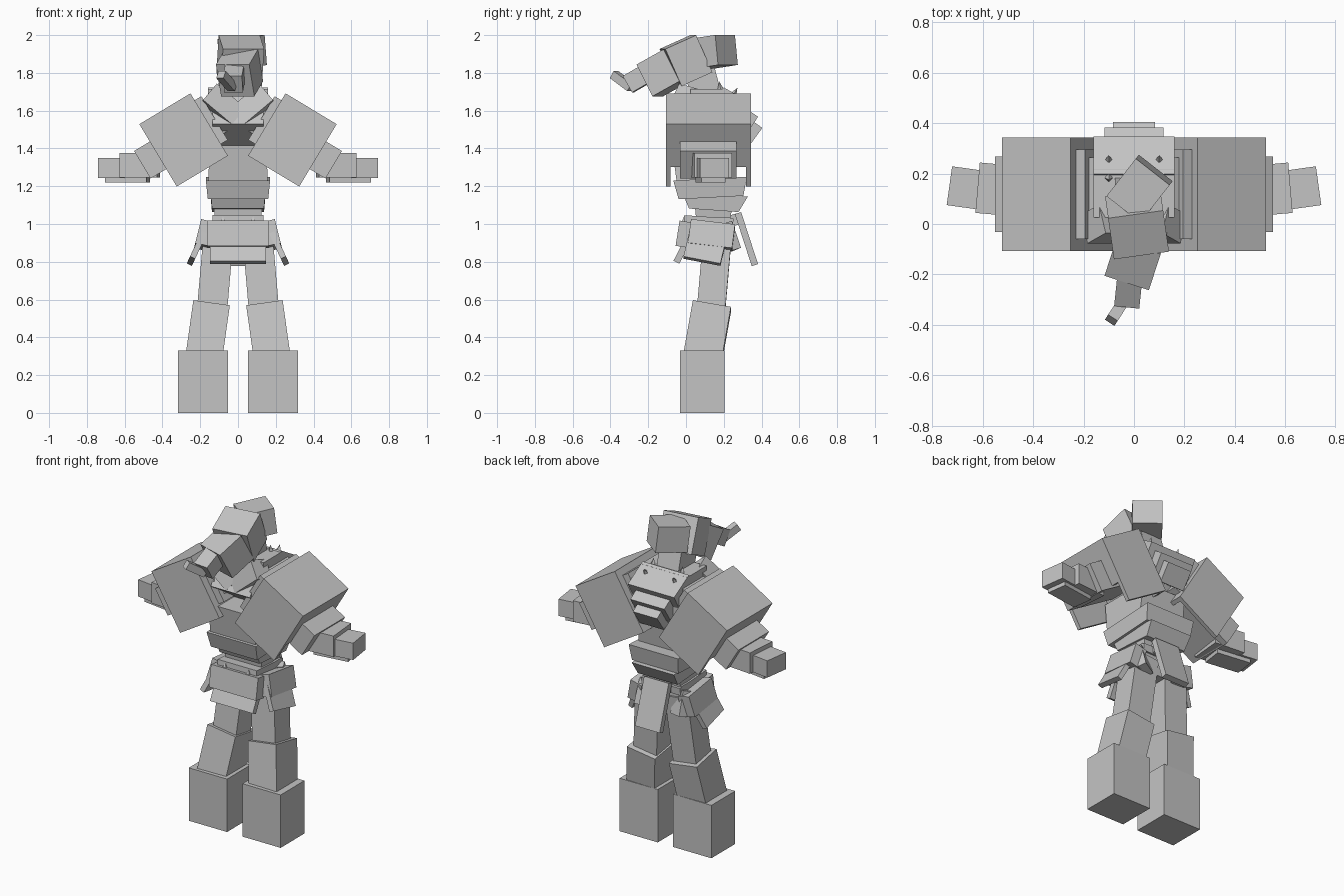
import bpy, bmesh
from math import radians
from mathutils import Vector, Euler

old = bpy.data.objects.get("Cube")
if old:
    bpy.data.objects.remove(old, do_unlink=True)

grey = bpy.data.materials.new("plain_grey")
grey.use_nodes = True
grey.diffuse_color = (0.55, 0.55, 0.55, 1)
grey.node_tree.nodes["Principled BSDF"].inputs["Base Color"].default_value = (0.55, 0.55, 0.55, 1)


def finish(name, bm, loc, rot):
    mesh = bpy.data.meshes.new(name)
    bm.to_mesh(mesh)
    bm.free()
    mesh.materials.append(grey)
    obj = bpy.data.objects.new(name, mesh)
    obj.location = loc
    obj.rotation_euler = [radians(a) for a in rot]
    bpy.context.collection.objects.link(obj)
    return obj


def box(name, loc, size, rot=(0, 0, 0), taper=(1, 1)):
    """Box whose bottom face is scaled by taper."""
    bm = bmesh.new()
    bmesh.ops.create_cube(bm, size=1)
    for v in bm.verts:
        if v.co.z < 0:
            v.co.x *= taper[0]
            v.co.y *= taper[1]
        v.co *= Vector(size)
    return finish(name, bm, loc, rot)


def pair(name, loc, size, rot=(0, 0, 0), taper=(1, 1)):
    """Matching boxes on the left (+x) and right (-x)."""
    for side, s in (("left", 1), ("right", -1)):
        box(f"{side}_{name}", (s * loc[0], loc[1], loc[2]), size,
            (rot[0], s * rot[1], s * rot[2]), taper)


def spikes(name, loc, rot, height=0.05):
    for side, s in (("left", 1), ("right", -1)):
        bm = bmesh.new()
        bmesh.ops.create_cone(bm, cap_ends=True, segments=4, radius1=0.02,
                              radius2=0, depth=height)
        finish(f"{side}_{name}", bm, (s * loc[0], loc[1], loc[2]), rot)


# Legs
pair("boot", (0.185, 0.085, 0.165), (0.264, 0.235, 0.33))
pair("shin", (0.167, 0.106, 0.39), (0.195, 0.205, 0.36), (-10, -8, 0))
pair("thigh", (0.122, 0.148, 0.72), (0.16, 0.15, 0.5), (-5, -5, 0))

# Hips and armour skirt
box("pelvis", (0, 0.13, 0.95), (0.27, 0.21, 0.17))
box("belt", (0, 0.12, 1.015), (0.27, 0.26, 0.045), (-4, 0, 0))
box("front_skirt", (0, -0.005, 0.945), (0.325, 0.08, 0.135), (-9, 0, 0))
box("front_skirt_flap", (0, -0.028, 0.842), (0.295, 0.035, 0.1), (-27, 0, 0))
pair("side_skirt", (0.175, 0.135, 0.94), (0.08, 0.235, 0.13), (-7, -14, 0))
pair("side_skirt_flap", (0.218, 0.1, 0.87), (0.03, 0.2, 0.15), (-12, -25, 0))
pair("back_skirt", (0.12, 0.225, 0.93), (0.1, 0.05, 0.15), (16, -10, 25))
box("tail_flap", (0, 0.32, 0.92), (0.17, 0.035, 0.29), (18, 0, 0))
box("tail_mount", (0, 0.25, 1.02), (0.14, 0.08, 0.06), (15, 0, 0))
spikes("belt_stud", (0.08, -0.01, 1.025), (0, 0, 45), 0.03)

# Torso
box("waist", (0, 0.145, 1.04), (0.26, 0.2, 0.14), taper=(0.9, 0.85))
box("lower_belly", (0, 0.15, 1.115), (0.29, 0.35, 0.085), (-4, 0, 0), (0.95, 0.75))
box("belly", (0, 0.13, 1.19), (0.34, 0.39, 0.1), (3, 0, 0), (0.94, 0.88))
box("upper_belly", (0, 0.095, 1.32), (0.3, 0.34, 0.19), taper=(1.05, 0.85))
box("chest", (0, 0.095, 1.53), (0.27, 0.28, 0.2), (-35, 0, 0))
box("upper_chest", (0, 0.12, 1.6), (0.32, 0.19, 0.23))
pair("collar", (0.085, 0.0, 1.62), (0.2, 0.12, 0.12), (-20, -40, 0))

# Stacked back plates and spikes
box("top_back_plate", (0, 0.24, 1.625), (0.32, 0.17, 0.13), (-30, 0, 0))
box("middle_back_plate", (0, 0.275, 1.56), (0.235, 0.17, 0.13), (-33, 0, 0))
box("low_back_plate", (0, 0.3, 1.51), (0.167, 0.17, 0.12), (-36, 0, 0))
spikes("back_spike", (0.1, 0.26, 1.7), (-30, 0, 0))
spikes("shoulder_spike", (0.1, 0.18, 1.73), (10, 0, 0))

# Shoulder shells, open underneath, placed in their own tilted frame
TILT = 31
frame = Euler((0, radians(TILT), 0)).to_matrix()
centre = Vector((0.288, 0.118, 1.445))
W, D, H, T = 0.316, 0.45, 0.385, 0.025


def tilted(name, offset, size):
    pair(name, centre + frame @ Vector(offset), size, (0, TILT, 0))


tilted("shoulder_top", (0, 0, (H - T) / 2), (W, D, T))
tilted("shoulder_front", (0, (T - D) / 2, 0), (W, T, H))
tilted("shoulder_back", (0, (D - T) / 2, 0), (W, T, H))
tilted("shoulder_inner", ((T - W) / 2, 0, 0), (T, D, H))
tilted("shoulder_outer", ((W - T) / 2, 0, 0.06), (T, D, H - 0.12))
tilted("upper_arm", (0.05, 0, 0), (0.41, 0.3, 0.17))
tilted("inner_shoulder_pad", (-0.165, 0, 0.015), (0.07, 0.355, 0.27))
tilted("inner_shoulder_cap", (-0.185, 0, 0.02), (0.085, 0.29, 0.2))

# Forearms and hands
pair("forearm", (0.52, 0.135, 1.31), (0.2, 0.2, 0.13), (0, 0, 5))
pair("hand", (0.662, 0.142, 1.297), (0.14, 0.155, 0.105), (0, 0, 8))
pair("arm_underplate", (0.585, 0.13, 1.235), (0.22, 0.13, 0.03), (0, 0, 8))

# Neck and head, turned and tipped forward
box("neck", (0, 0.1, 1.71), (0.15, 0.16, 0.2), (15, 0, 0))
box("head_back", (0.022, 0.14, 1.91), (0.17, 0.19, 0.16), (7, 0, -38))
box("head", (0.012, 0.0, 1.865), (0.22, 0.18, 0.215), (24, 0, 8))
box("face", (0.008, -0.12, 1.8), (0.185, 0.17, 0.19), (28, 0, -18))
box("muzzle", (-0.02, -0.245, 1.775), (0.1, 0.14, 0.1), (30, 0, -6))
box("muzzle_tip", (-0.06, -0.335, 1.757), (0.045, 0.13, 0.045), (-32, 0, -33))
